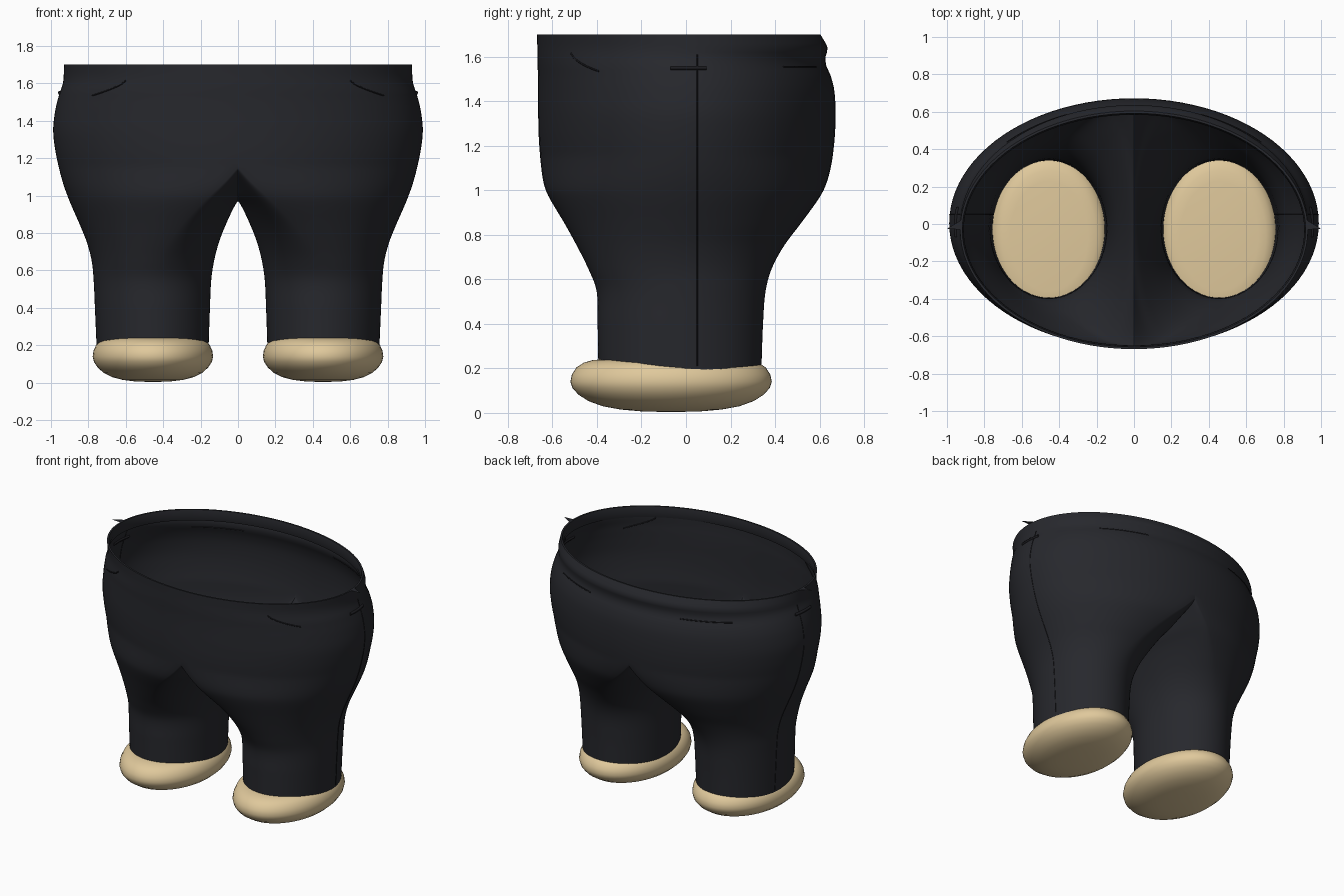
import bpy, bmesh, math

if "Cube" in bpy.data.objects:
    bpy.data.objects.remove(bpy.data.objects["Cube"])

def material(name, rgb):
    m = bpy.data.materials.new(name)
    m.diffuse_color = (*rgb, 1)
    m.use_nodes = True
    m.node_tree.nodes["Principled BSDF"].inputs["Base Color"].default_value = m.diffuse_color
    return m

CLOTH = material("dark_cloth", (0.020, 0.021, 0.026))
SEAM = material("seam_cloth", (0.012, 0.012, 0.015))
TAN = material("tan", (0.74, 0.58, 0.33))

# Cross-sections of one leg and its half of the hips: z, inner x, centre x, outer x, front y, back y
KEYS = [
    (0.17, .158, .455, .755, -.393, .338), (0.40, .150, .455, .765, -.397, .346),
    (0.55, .143, .450, .772, -.402, .358), (0.65, .128, .425, .782, -.440, .386),
    (0.75, .102, .370, .808, -.490, .440), (0.85, .063, .295, .848, -.545, .515),
    (0.95, .015, .200, .892, -.605, .588), (1.00, -.02, .150, .912, -.630, .618),
    (1.05, -.04, .095, .930, -.643, .637), (1.10, -.06, .045, .945, -.650, .650),
    (1.16, -.10, .000, .960, -.656, .660), (1.25, -.10, .000, .978, -.662, .669),
    (1.35, -.10, .000, .988, -.664, .672), (1.45, -.10, .000, .978, -.664, .666),
    (1.52, -.10, .000, .962, -.665, .648), (1.56, -.10, .000, .950, -.667, .630),
    (1.60, -.10, .000, .936, -.668, .627), (1.64, -.10, .000, .932, -.668, .636),
    (1.70, -.10, .000, .930, -.669, .604)]

def section(z):
    """Smoothly interpolated centre and radii (cx, cy, inner a, outer a, b) at height z."""
    n = len(KEYS)
    i = max(k for k in range(n - 1) if KEYS[k][0] <= z + 1e-9)
    p, q = KEYS[i], KEYS[i + 1]
    o, r = KEYS[max(i - 1, 0)], KEYS[min(i + 2, n - 1)]
    h = q[0] - p[0]
    t = (z - p[0]) / h
    v = []
    for c in range(1, 6):
        m0 = (q[c] - o[c]) / (q[0] - o[0]) * h
        m1 = (r[c] - p[c]) / (r[0] - p[0]) * h
        v.append((2*t**3 - 3*t*t + 1) * p[c] + (t**3 - 2*t*t + t) * m0
                 + (3*t*t - 2*t**3) * q[c] + (t**3 - t*t) * m1)
    cx = max(v[1], 0)
    return cx, (v[3] + v[4]) / 2, cx - v[0], v[2] - cx, (v[4] - v[3]) / 2

def loft(name, rings, mat, seg=96, caps=False, cut=False):
    """Skin oval rings (z, cx, cy, inner a, outer a, b); optionally keep x > 0 only; mirror."""
    bm = bmesh.new()
    loops = []
    for z, cx, cy, ai, ao, b in rings:
        loop = []
        for k in range(seg):
            t = 2 * math.pi * k / seg
            c = math.cos(t)
            loop.append(bm.verts.new((cx + (ao if c > 0 else ai) * c, cy + b * math.sin(t), z)))
        loops.append(loop)
    for lo, hi in zip(loops, loops[1:]):
        for k in range(seg):
            j = (k + 1) % seg
            bm.faces.new((lo[k], lo[j], hi[j], hi[k]))
    if caps:
        bm.faces.new(loops[0][::-1])
        bm.faces.new(loops[-1])
    if cut:
        bmesh.ops.bisect_plane(bm, geom=bm.verts[:] + bm.edges[:] + bm.faces[:], dist=1e-5,
                               plane_co=(0, 0, 0), plane_no=(1, 0, 0), clear_inner=True)
    return finish(name, bm, mat)

def finish(name, bm, mat):
    me = bpy.data.meshes.new(name)
    bm.to_mesh(me)
    bm.free()
    ob = bpy.data.objects.new(name, me)
    bpy.context.collection.objects.link(ob)
    me.materials.append(mat)
    bpy.ops.object.select_all(action='DESELECT')
    ob.select_set(True)
    bpy.context.view_layer.objects.active = ob
    mod = ob.modifiers.new("mirror", 'MIRROR')
    mod.merge_threshold = 0.0005
    bpy.ops.object.modifier_apply(modifier="mirror")
    bpy.ops.object.shade_smooth_by_angle(angle=math.radians(50))
    return ob

# Trousers: lofted leg and hip with a folded-in waistband
zs = [0.17 + (1.70 - 0.17) * i / 76 for i in range(76)] + [1.70]
rings = [(z, *section(z)) for z in zs]
cx, cy, ai, ao, b = section(1.70)
for z, d in ((1.70, .012), (1.66, .020), (1.62, .010)):
    rings.append((z, cx, cy, ai, ao - d, b - d))
loft("trousers", rings, CLOTH, cut=True)

# Feet: soft, flattened oval pads
profile = [(.05, .004), (.3, .007), (.5, .015), (.68, .030), (.82, .053), (.92, .082),
           (.98, .112), (1, .14), (.985, .172), (.94, .204), (.87, .225), (.78, .237),
           (.65, .242), (.05, .244)]
loft("feet", [(z, .455, -.067, .322 * r, .322 * r, .4525 * r) for r, z in profile], TAN, 64,
     caps=True)

# Seams and pocket lines laid on the cloth
def line(name, pts, radius=0.004):
    for s in (1, -1):
        cu = bpy.data.curves.new(name, 'CURVE')
        cu.dimensions = '3D'
        cu.bevel_depth = radius
        cu.bevel_resolution = 1
        cu.use_fill_caps = True
        sp = cu.splines.new('POLY')
        sp.points.add(len(pts) - 1)
        for p, (x, y, z) in zip(sp.points, pts):
            p.co = (s * x, y, z, 1)
        cu.materials.append(SEAM)
        bpy.context.collection.objects.link(bpy.data.objects.new(name, cu))

def on_side(y, z):
    cx, cy, ai, ao, b = section(z)
    return (cx + ao * math.sqrt(1 - ((y - cy) / b) ** 2), y, z)

def on_face(x, z, side):
    cx, cy, ai, ao, b = section(z)
    return (x, cy + side * b * math.sqrt(1 - ((x - cx) / ao) ** 2), z)

line("side_seam", [on_side(.05, .21 + 1.4 * i / 40) for i in range(41)], .003)
line("front_pocket", [on_face(.60 + .18*t, 1.615 - .08 * t**.7, -1)
                      for t in (i / 8 for i in range(9))])
line("back_pocket", [on_face(.36 + .32 * i / 8, 1.555, 1) for i in range(9)])

# Small gathered folds at the hips
line("hip_fold", [on_side(-.07 + .16 * i / 8, 1.55) for i in range(9)], .010)

# Thin pointed tabs on the waist edge
bm = bmesh.new()
bm.faces.new([bm.verts.new(p) for p in ((.925, -.03, 1.70), (1.0, -.025, 1.70), (.925, .02, 1.70))])
finish("waist_tab", bm, CLOTH)
